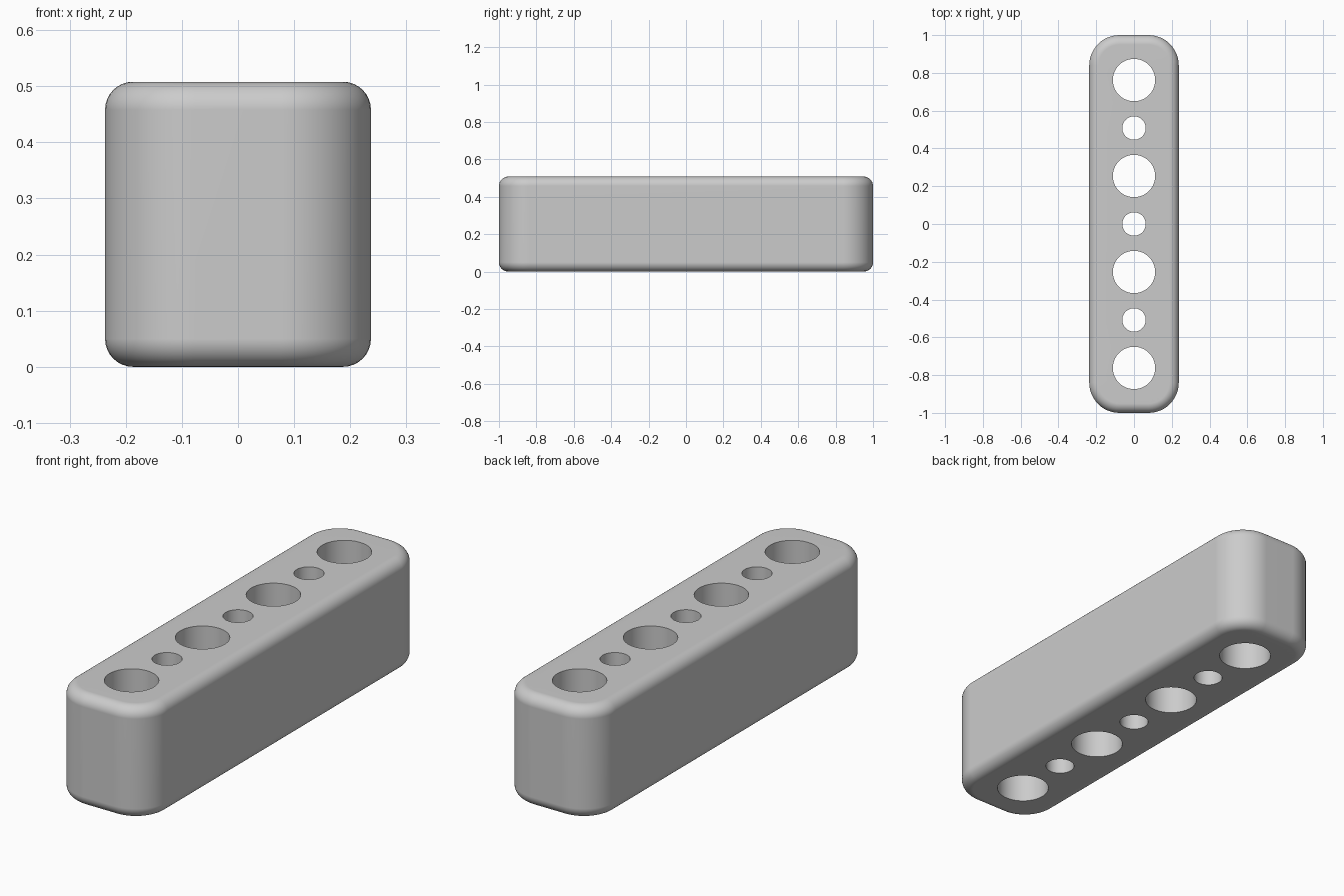
import bpy, bmesh, math

if "Cube" in bpy.data.objects:
    bpy.data.objects.remove(bpy.data.objects["Cube"], do_unlink=True)

HALF_W, HALF_L, HEIGHT = 0.237, 1.0, 0.508
CORNER, FILLET = 0.16, 0.05
BIG, SMALL, PITCH = 0.112, 0.062, 0.254
CORNER_STEPS, FILLET_STEPS, HOLE_SIDES = 12, 8, 64

grey = bpy.data.materials.new("plain grey")
grey.use_nodes = True
colour = (0.6, 0.6, 0.6, 1)
grey.diffuse_color = colour
grey.node_tree.nodes["Principled BSDF"].inputs["Base Color"].default_value = colour


def rounded_outline(inset):
    """Rounded rectangle, shrunk evenly by the inset."""
    points = []
    cx, cy, r = HALF_W - CORNER, HALF_L - CORNER, CORNER - inset
    for quarter, (sx, sy) in enumerate([(1, 1), (-1, 1), (-1, -1), (1, -1)]):
        for i in range(CORNER_STEPS + 1):
            a = (quarter + i / CORNER_STEPS) * math.pi / 2
            points.append((sx * cx + r * math.cos(a), sy * cy + r * math.sin(a)))
    return points


def circle(y, r):
    steps = [2 * math.pi * i / HOLE_SIDES for i in range(HOLE_SIDES)]
    return [(r * math.cos(a), y + r * math.sin(a)) for a in steps]


def add_ring(bm, points, z):
    return [bm.verts.new((x, y, z)) for x, y in points]


def skin(bm, low, high):
    for i in range(len(low)):
        j = (i + 1) % len(low)
        bm.faces.new((low[i], low[j], high[j], high[i]))


def ring_edges(bm, ring):
    return [bm.edges.get((ring[i - 1], ring[i])) for i in range(len(ring))]


bm = bmesh.new()

# Outer wall with rounded bottom and top rims
levels = []
for i in range(FILLET_STEPS + 1):
    a = i / FILLET_STEPS * math.pi / 2
    levels.append((FILLET * (1 - math.sin(a)), FILLET * (1 - math.cos(a))))
levels += [(inset, HEIGHT - z) for inset, z in reversed(levels)]
rings = [add_ring(bm, rounded_outline(inset), z) for inset, z in levels]
for low, high in zip(rings, rings[1:]):
    skin(bm, low, high)

# Through holes, alternating large and small
bottom, top = ring_edges(bm, rings[0]), ring_edges(bm, rings[-1])
for k in range(-3, 4):
    points = circle(k * PITCH, BIG if k % 2 else SMALL)
    low, high = add_ring(bm, points, 0), add_ring(bm, points, HEIGHT)
    skin(bm, high, low)
    bottom += ring_edges(bm, low)
    top += ring_edges(bm, high)

# Flat bottom and top around the holes
bmesh.ops.triangle_fill(bm, edges=bottom, use_beauty=True, normal=(0, 0, -1))
bmesh.ops.triangle_fill(bm, edges=top, use_beauty=True, normal=(0, 0, 1))
bmesh.ops.recalc_face_normals(bm, faces=bm.faces)

mesh = bpy.data.meshes.new("drilled_block")
bm.to_mesh(mesh)
bm.free()
mesh.materials.append(grey)
block = bpy.data.objects.new("drilled_block", mesh)
bpy.context.collection.objects.link(block)

# Smooth rims, crisp hole edges
bpy.context.view_layer.objects.active = block
block.select_set(True)
bpy.ops.object.shade_smooth_by_angle(angle=math.radians(35))
weighted = block.modifiers.new("even_flats", "WEIGHTED_NORMAL")
weighted.keep_sharp = True
